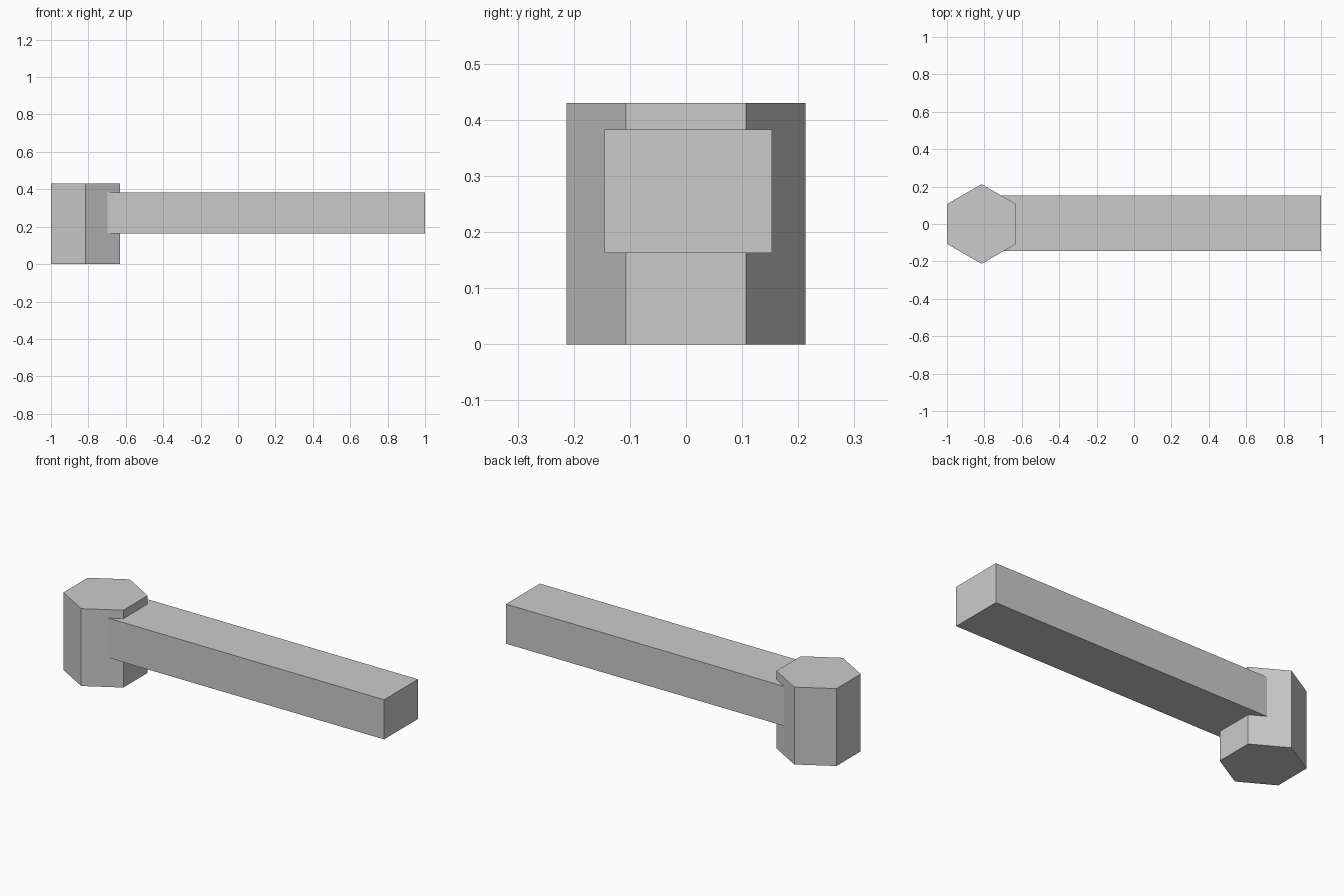
import bpy
import math

cube = bpy.data.objects.get("Cube")
if cube:
    bpy.data.objects.remove(cube, do_unlink=True)

# Single plain grey
grey = bpy.data.materials.new("plain_grey")
grey.use_nodes = True
colour = (0.6, 0.6, 0.6, 1)
grey.diffuse_color = colour
grey.node_tree.nodes["Principled BSDF"].inputs["Base Color"].default_value = colour


def finish(name):
    part = bpy.context.object
    part.name = name
    part.data.materials.append(grey)
    return part


# Upright six-sided head, corners pointing to front and back
head_height = 0.43
bpy.ops.mesh.primitive_cylinder_add(
    vertices=6, radius=0.213, depth=head_height,
    location=(-0.815, 0, head_height / 2))
finish("hexagonal_head")

# Long square-cut handle, rooted inside the head
low, high = (-0.8, -0.145, 0.163), (1.0, 0.153, 0.383)
bpy.ops.mesh.primitive_cube_add(
    size=1, location=[(a + b) / 2 for a, b in zip(low, high)])
handle = finish("handle")
handle.scale = [b - a for a, b in zip(low, high)]
bpy.ops.object.transform_apply(location=False, rotation=False, scale=True)
